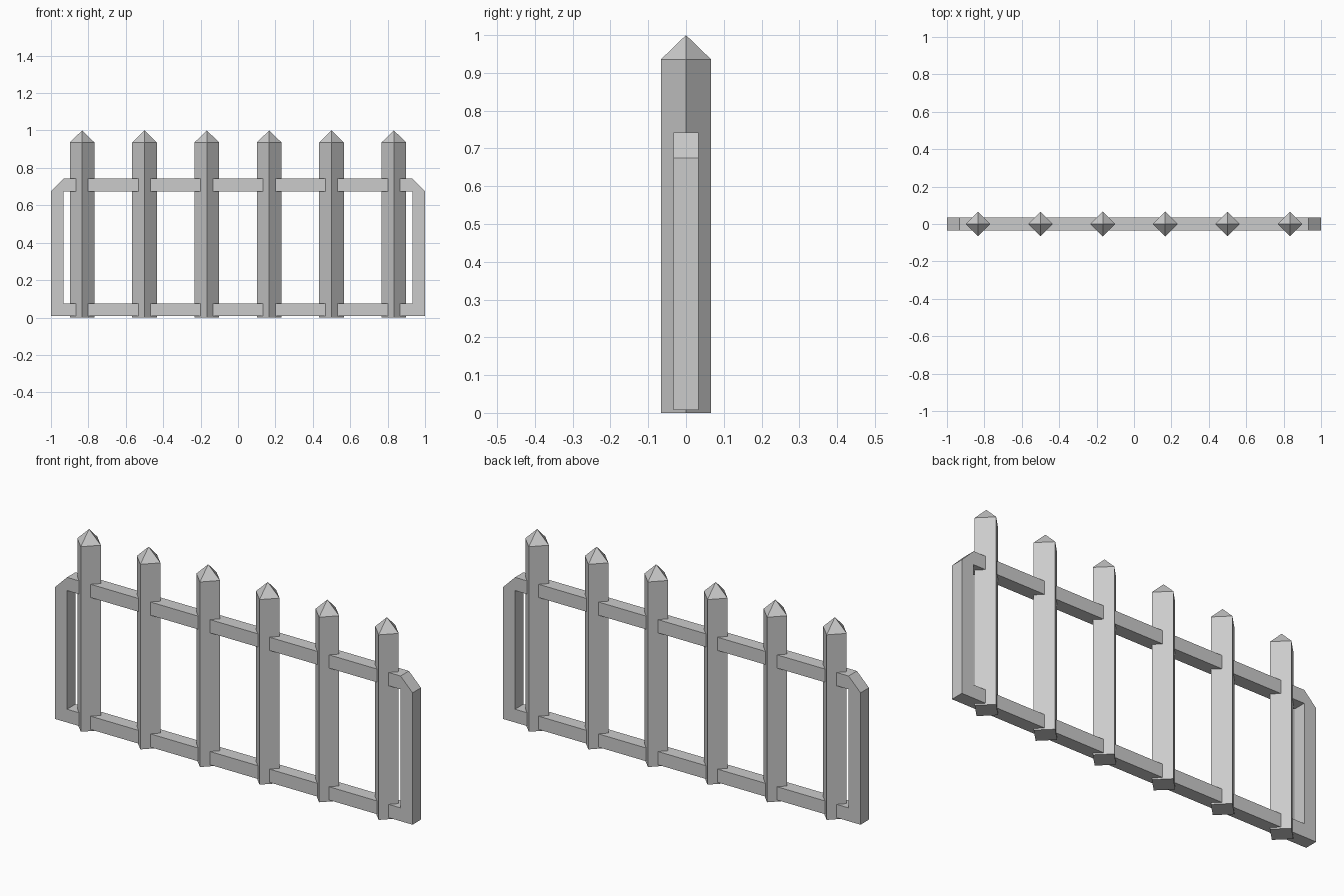
import bpy
import bmesh
from math import radians
from mathutils import Matrix

cube = bpy.data.objects.get("Cube")
if cube:
    bpy.data.objects.remove(cube, do_unlink=True)

BAR = 0.067          # width of the frame bars
R = 0.066            # half diagonal of a picket
LOW, HIGH = 0.008, 0.742

grey = bpy.data.materials.new("grey_metal")
grey.use_nodes = True
colour = (0.6, 0.6, 0.6, 1)
grey.diffuse_color = colour
grey.node_tree.nodes["Principled BSDF"].inputs["Base Color"].default_value = colour


def finish(bm, name):
    bmesh.ops.recalc_face_normals(bm, faces=bm.faces)
    mesh = bpy.data.meshes.new(name)
    bm.to_mesh(mesh)
    bm.free()
    mesh.materials.append(grey)
    obj = bpy.data.objects.new(name, mesh)
    bpy.context.collection.objects.link(obj)
    return obj


# Frame: outline with clipped top corners and a rectangular opening
inner = 1 - BAR
outline = [(-1, LOW), (1, LOW), (1, HIGH - BAR), (inner, HIGH),
           (-inner, HIGH), (-1, HIGH - BAR)]
opening = [(-inner, LOW + BAR), (inner, LOW + BAR),
           (inner, HIGH - BAR), (-inner, HIGH - BAR)]
bm = bmesh.new()
edges = []
for loop in (outline, opening):
    verts = [bm.verts.new((x, -BAR / 2, z)) for x, z in loop]
    edges += [bm.edges.new((v, verts[i - 1])) for i, v in enumerate(verts)]
bmesh.ops.triangle_fill(bm, edges=edges, use_beauty=True)
ext = bmesh.ops.extrude_face_region(bm, geom=bm.faces[:])
moved = [g for g in ext["geom"] if isinstance(g, bmesh.types.BMVert)]
bmesh.ops.translate(bm, verts=moved, vec=(0, BAR, 0))
bmesh.ops.dissolve_limit(bm, angle_limit=radians(1),
                         verts=bm.verts[:], edges=bm.edges[:])
finish(bm, "frame")

# Pickets: square posts turned cornerwise, each with a pyramid point
shoulder = 0.936
for i in range(6):
    bm = bmesh.new()
    base = bmesh.ops.create_circle(bm, cap_ends=True, segments=4, radius=R)["verts"]
    ext = bmesh.ops.extrude_face_region(bm, geom=bm.faces[:])
    top = [g for g in ext["geom"] if isinstance(g, bmesh.types.BMVert)]
    bmesh.ops.translate(bm, verts=top, vec=(0, 0, shoulder))
    cap = [f for f in bm.faces if all(v.co.z > shoulder / 2 for v in f.verts)]
    tip = bmesh.ops.poke(bm, faces=cap)["verts"]
    tip[0].co.z = 1.0
    bmesh.ops.transform(bm, verts=bm.verts[:],
                        matrix=Matrix.Translation(((i - 2.5) / 3, 0, 0)))
    finish(bm, f"picket_{i + 1}")
